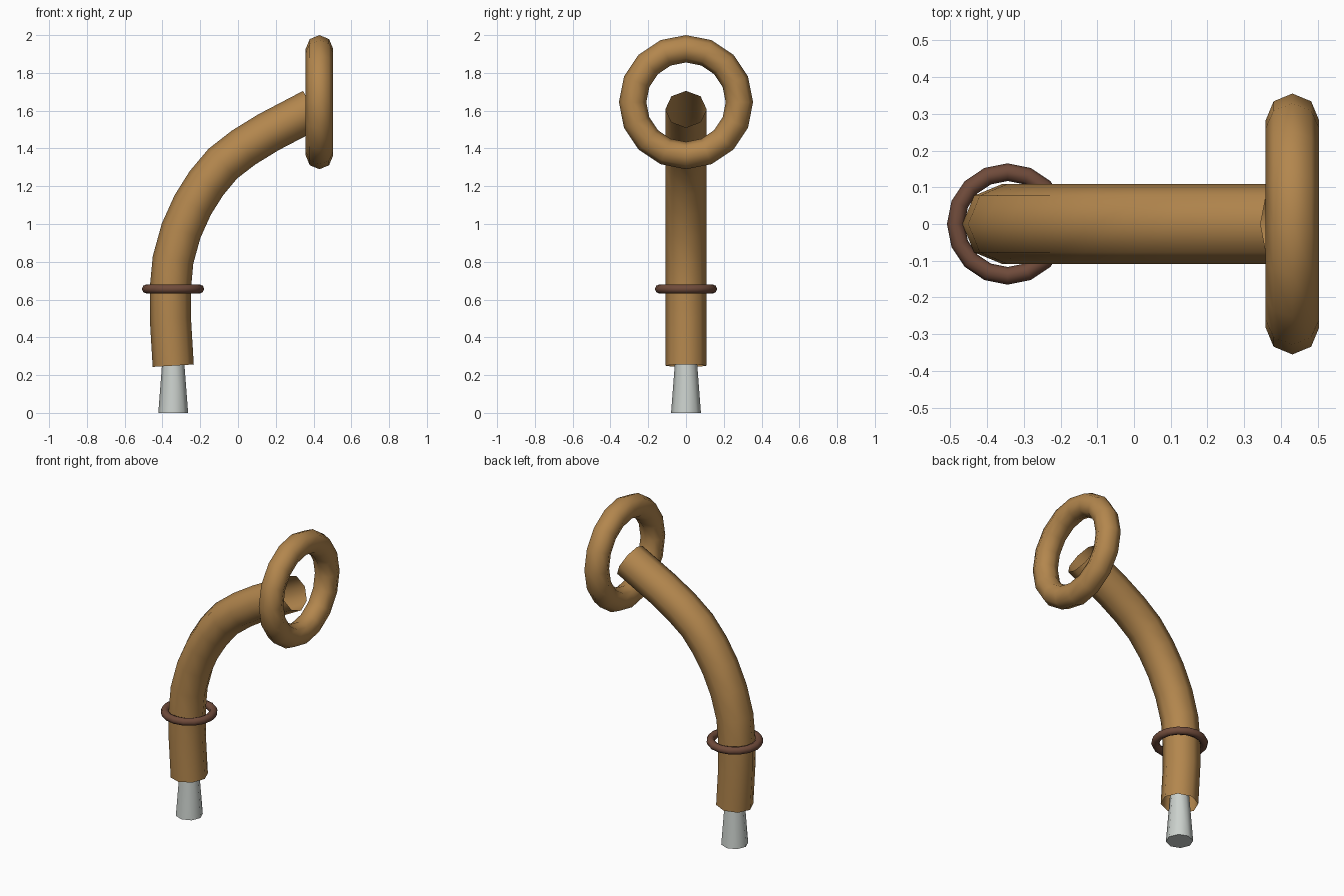
import bpy
from math import radians

if "Cube" in bpy.data.objects:
    bpy.data.objects.remove(bpy.data.objects["Cube"])


def material(name, rgb):
    m = bpy.data.materials.new(name)
    m.diffuse_color = (*rgb, 1)
    m.use_nodes = True
    m.node_tree.nodes["Principled BSDF"].inputs["Base Color"].default_value = m.diffuse_color
    return m


wood = material("tan", (0.45, 0.24, 0.075))
leather = material("dark_brown", (0.16, 0.07, 0.043))
metal = material("pale_grey", (0.60, 0.64, 0.61))


def finish(obj, name, mat):
    obj.name = name
    obj.data.materials.append(mat)
    bpy.ops.object.select_all(action='DESELECT')
    obj.select_set(True)
    bpy.context.view_layer.objects.active = obj
    bpy.ops.object.shade_smooth_by_angle(angle=radians(60))


def ring(name, loc, major, minor, mat, rot=(0, 0, 0)):
    bpy.ops.mesh.primitive_torus_add(
        location=loc, rotation=rot, major_radius=major, minor_radius=minor,
        major_segments=16, minor_segments=8)
    finish(bpy.context.object, name, mat)


# Bent open-ended shaft: eight-sided tube along a path in the xz plane
path = [(-0.343, 0.25), (-0.358, 0.50), (-0.358, 0.66), (-0.344, 0.81),
        (-0.301, 0.965), (-0.24, 1.10), (-0.168, 1.215), (-0.08, 1.32),
        (0.03, 1.405), (0.16, 1.485), (0.395, 1.608)]
curve = bpy.data.curves.new("shaft", 'CURVE')
curve.dimensions = '3D'
curve.bevel_depth = 0.109
curve.bevel_resolution = 2
spline = curve.splines.new('POLY')
spline.points.add(len(path) - 1)
for p, (x, z) in zip(spline.points, path):
    p.co = (x, 0, z, 1)
shaft = bpy.data.objects.new("shaft", curve)
bpy.context.collection.objects.link(shaft)
shaft.select_set(True)
bpy.context.view_layer.objects.active = shaft
bpy.ops.object.convert(target='MESH')
finish(bpy.context.object, "shaft", wood)

# Large upright ring at the upper end, thin band round the lower shaft
ring("end_ring", (0.431, 0, 1.645), 0.2825, 0.0725, wood, (0, radians(90), 0))
ring("band", (-0.344, 0, 0.656), 0.141, 0.024, leather)

# Tapered foot under the shaft
bpy.ops.mesh.primitive_cone_add(vertices=8, radius1=0.079, radius2=0.056,
                                depth=0.30, location=(-0.343, 0, 0.15))
finish(bpy.context.object, "foot", metal)
